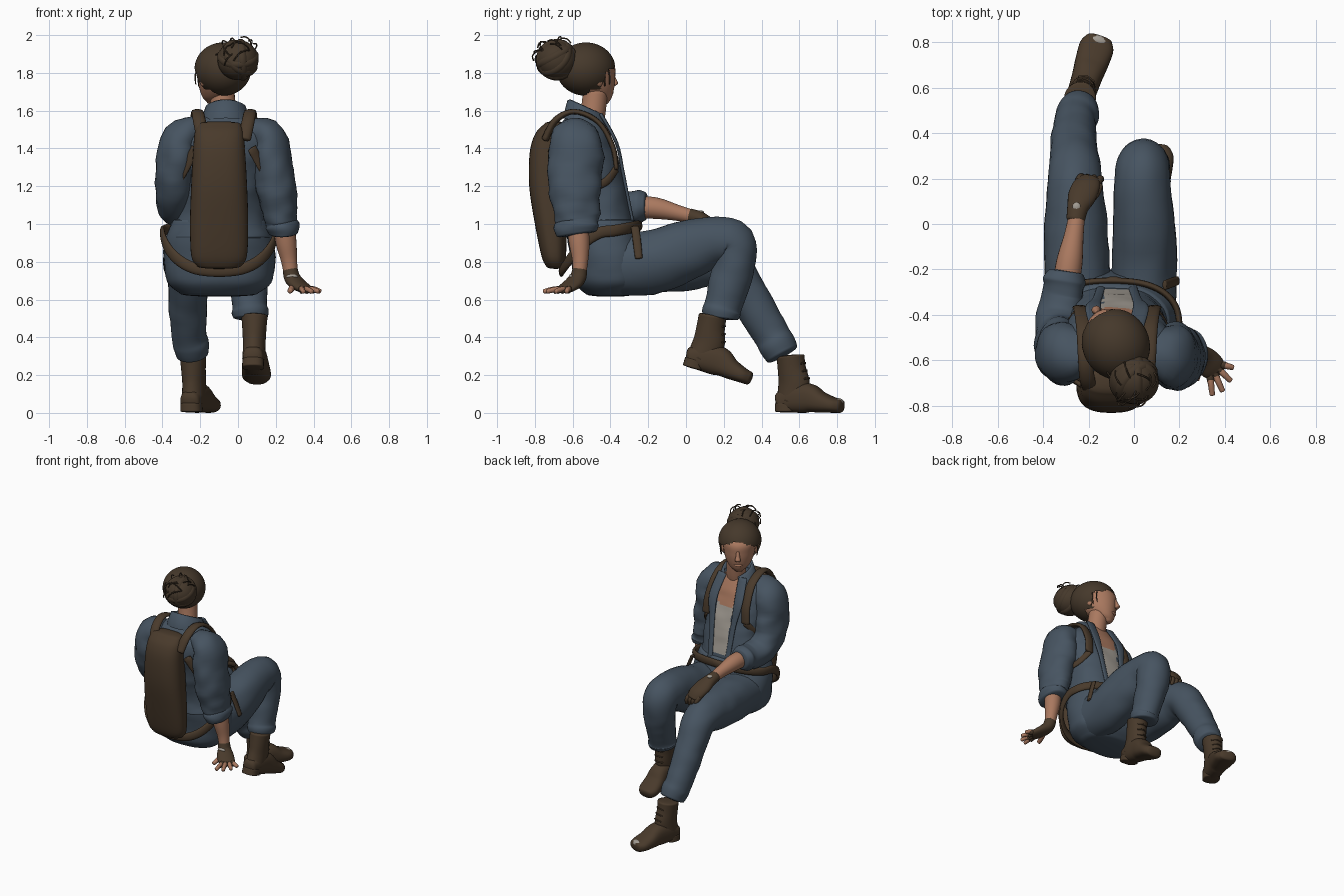
import bpy, bmesh, math, random
from mathutils import Vector, Matrix, noise

random.seed(4)
MATS = {}
for nm, col in {"denim blue": (0.062, 0.088, 0.119), "leather brown": (0.066, 0.042, 0.024),
                "hair brown": (0.060, 0.040, 0.024), "skin": (0.40, 0.19, 0.115),
                "shirt grey": (0.36, 0.33, 0.29)}.items():
    m = bpy.data.materials.new(nm)
    m.diffuse_color = (*col, 1)
    MATS[nm] = m
BLUE, BROWN, HAIR, SKIN, GREY = MATS.values()
I4 = Matrix.Identity(4)


def finish(name, bm, mats, smooth=True):
    bmesh.ops.recalc_face_normals(bm, faces=bm.faces)
    for f in bm.faces:
        f.smooth = smooth
    me = bpy.data.meshes.new(name)
    bm.to_mesh(me)
    bm.free()
    for m in mats:
        me.materials.append(m)
    ob = bpy.data.objects.new(name, me)
    bpy.context.collection.objects.link(ob)
    return ob


def spline(pts, sub, closed):
    """Catmull-Rom through points of (x, y, z, radius along ref, other radius)."""
    P = [tuple(p) if len(p) == 5 else tuple(p) + (p[3],) for p in pts]
    n, out = len(P), []
    for i in range(n if closed else n - 1):
        g = (lambda k: P[k % n]) if closed else (lambda k: P[min(max(k, 0), n - 1)])
        a, b, c, d = g(i - 1), g(i), g(i + 1), g(i + 2)
        for j in range(sub):
            t = j / sub
            out.append([0.5 * (2 * q + (r - p) * t + (2 * p - 5 * q + 4 * r - s) * t * t
                               + (3 * q - p - 3 * r + s) * t ** 3) for p, q, r, s in zip(a, b, c, d)])
    if not closed:
        out.append(list(P[-1]))
    return out


def loft(name, pts, mat, ref=(1, 0, 0), n=22, sub=5, ex=2.0, cap=0.4, closed=False, flat=False,
         wr=0.0, M=I4, rule=None, mats=None):
    S = spline(pts, sub, closed)
    L = len(S)
    rings = []
    for i, s in enumerate(S):
        a, b = (S[i - 1], S[(i + 1) % L]) if closed else (S[max(i - 1, 0)], S[min(i + 1, L - 1)])
        t = Vector((0, 0, 1)) if flat else (Vector(b[:3]) - Vector(a[:3])).normalized()
        rings.append((Vector(s[:3]), t, max(s[3], .001), max(s[4], .001)))
    if not closed:  # domed ends
        def dome(r, sg):
            return [(r[0] + r[1] * sg * cap * min(r[2], r[3]) * math.sin(w), r[1],
                     r[2] * math.cos(w), r[3] * math.cos(w)) for w in (0.5, 1.0, 1.4)]
        rings = dome(rings[0], -1)[::-1] + rings + dome(rings[-1], 1)
    bm, R = bmesh.new(), []
    for c, t, ra, rb in rings:
        u = Vector(ref)
        u = (u - t * u.dot(t)).normalized()
        v = t.cross(u)
        row = []
        for k in range(n):
            w = 2 * math.pi * k / n
            cw, sw = math.cos(w), math.sin(w)
            d = (u * ra * math.copysign(abs(cw) ** (2 / ex), cw)
                 + v * rb * math.copysign(abs(sw) ** (2 / ex), sw))
            if wr:  # cloth folds
                q = (c + d) * 9
                d *= 1 + wr * (noise.noise(q) + .6 * noise.noise(Vector((q.x, q.y, q.z * 2.5 + 7))))
            row.append(bm.verts.new(M @ (c + d)))
        R.append(row)
    for i in range(len(R) if closed else len(R) - 1):
        A, B = R[i], R[(i + 1) % len(R)]
        for k in range(n):
            bm.faces.new((A[k], A[(k + 1) % n], B[(k + 1) % n], B[k]))
    if not closed:
        bm.faces.new(R[0])
        bm.faces.new(R[-1])
    if rule:
        for f in bm.faces:
            f.material_index = rule(f.calc_center_median())
    return finish(name, bm, mats or [mat])


def ball(name, loc, rad, mat, M=I4, drop=None):
    bm = bmesh.new()
    bmesh.ops.create_uvsphere(bm, u_segments=48, v_segments=36, radius=1)
    bmesh.ops.transform(bm, matrix=Matrix.Translation(loc) @ Matrix.Diagonal((*rad, 1)), verts=bm.verts)
    if drop:
        bmesh.ops.delete(bm, geom=[f for f in bm.faces if drop(f.calc_center_median())], context='FACES')
    bmesh.ops.transform(bm, matrix=M, verts=bm.verts)
    return finish(name, bm, [mat])


# Jacket body, with the open front showing shirt and chest
XC = -0.075
def front_rule(c):
    w = 0.065 + max(0, c.z - 1.3) * 0.12
    if c.y < -0.47 or abs(c.x - XC) > w or c.z < 1.04:
        return 0
    return 2 if c.z > 1.39 - 0.02 * math.cos((c.x - XC) * 25) else 1
loft("jacket_body", [(-.095, -.45, .93, .27, .19), (-.09, -.46, 1.03, .235, .178), (-.08, -.495, 1.2, .22, .178),
     (-.075, -.535, 1.36, .24, .175), (-.07, -.55, 1.47, .235, .15), (-.07, -.54, 1.54, .16, .11),
     (-.07, -.53, 1.58, .1, .08)], BLUE, n=72, sub=8, ex=2.4, flat=True, cap=.1, wr=.03,
     rule=front_rule, mats=[BLUE, GREY, SKIN])
for s in (-1, 1):
    loft("jacket_lapel", [(XC + s * .085, -.45, 1.58, .035, .01), (XC + s * .105, -.368, 1.43, .035, .009),
         (XC + s * .09, -.335, 1.28, .022, .009), (XC + s * .08, -.31, 1.15, .02, .009),
         (XC + s * .07, -.28, 1.0, .02, .009)], BLUE, n=12)

# Collar: open band around the neck
bm, rows = bmesh.new(), []
for i in range(33):
    w = math.radians(125 + 290 * i / 32)
    bk = (1 - math.sin(w)) / 2
    rows.append([bm.verts.new((-.065 + r * math.cos(w), -.525 + r * math.sin(w) * .95, z0 + bk * dz))
                 for r, z0, dz in ((.09, 1.53, .03), (.092, 1.58, .08), (.108, 1.575, .08), (.135, 1.51, .05))])
for a, b in zip(rows, rows[1:]):
    for k in range(3):
        bm.faces.new((a[k], a[k + 1], b[k + 1], b[k]))
finish("collar", bm, [BLUE])

# Hips and trouser legs
loft("trouser_hips", [(-.1, -.40, .628, .2, .13), (-.1, -.40, .69, .275, .19), (-.1, -.405, .8, .295, .2),
     (-.1, -.43, .92, .285, .2), (-.095, -.45, 1.02, .25, .182)], BLUE, n=40, flat=True, cap=.1, ex=2.3, wr=.02)
loft("right_trouser_leg", [(.03, -.42, .78, .15, .16), (.045, -.2, .795, .145, .17), (.045, 0, .86, .138, .16),
     (.037, .15, .905, .125, .135), (.037, .245, .89, .12, .125), (.045, .25, .78, .11, .115),
     (.055, .225, .67, .1, .108), (.063, .195, .565, .093, .098), (.066, .187, .535, .098, .102),
     (.067, .183, .505, .09, .094)], BLUE, n=30, wr=.04, cap=.1)
loft("left_trouser_leg", [(-.23, -.42, .785, .155, .16), (-.25, -.2, .795, .145, .16), (-.255, -.02, .80, .14, .155),
     (-.26, .12, .805, .125, .135), (-.26, .23, .765, .115, .12), (-.265, .315, .64, .106, .11),
     (-.265, .39, .52, .1, .103), (-.258, .455, .41, .092, .095), (-.25, .483, .36, .096, .098),
     (-.243, .51, .31, .085, .088)], BLUE, n=30, wr=.05, cap=.15)

# Boots, built once in local space and placed twice
for side, M in (("left", Matrix.Translation((-.232, .572, 0)) @ Matrix.Rotation(math.radians(-18), 4, 'Z')),
                ("right", Matrix.Translation((.083, .078, .22)) @ Matrix.Rotation(math.radians(-4), 4, 'Z')
                 @ Matrix.Rotation(math.radians(-16), 4, 'X'))):
    loft(side + "_boot_foot", [(0, -.075, .055, .052, .055), (0, 0, .075, .062, .075), (0, .08, .078, .067, .078),
         (0, .15, .056, .074, .056), (0, .22, .041, .076, .041), (0, .258, .036, .058, .036)], BROWN, M=M, ex=2.5, n=28)
    loft(side + "_boot_shaft", [(0, -.015, .06, .06, .08), (0, .0, .15, .06, .085), (0, -.012, .23, .064, .076),
         (0, -.02, .3, .07, .074)], BROWN, M=M, cap=.1, n=28)
    loft(side + "_boot_heel", [(0, -.045, .008, .058, .055), (0, -.045, .05, .056, .055)], BROWN, M=M, cap=.1, ex=2.6)
    for z, y in ((.18, .084), (.22, .072), (.26, .062)):
        loft(side + "_boot_lace", [(-.035, y - .014, z, .005), (0, y - .002, z + .006, .005), (.035, y - .014, z, .005)],
             BROWN, ref=(0, 0, 1), n=6, M=M)
    if side == "left":
        ball("boot_toe_scuff", (0, .248, .056), (.042, .024, .022), GREY, M=M)

# Sleeves with rolled cuffs, then forearms
loft("left_sleeve", [(-.20, -.56, 1.48, .075, .1), (-.30, -.57, 1.445, .105, .135), (-.33, -.56, 1.30, .105, .14),
     (-.335, -.51, 1.17, .1, .125), (-.33, -.42, 1.10, .1, .105), (-.32, -.33, 1.085, .094, .09),
     (-.31, -.28, 1.09, .09, .085), (-.305, -.25, 1.09, .096, .09), (-.30, -.215, 1.09, .08, .075)],
     BLUE, n=36, wr=.1, cap=.15)
loft("right_sleeve", [(.06, -.56, 1.48, .075, .1), (.16, -.575, 1.44, .105, .135), (.185, -.585, 1.30, .11, .148),
     (.205, -.59, 1.16, .103, .135), (.225, -.585, 1.05, .092, .123), (.23, -.58, 1.01, .085, .112),
     (.235, -.58, .985, .09, .118), (.237, -.575, .95, .075, .105)], BLUE, n=36, wr=.1, cap=.15)
loft("left_forearm", [(-.305, -.3, 1.09, .058), (-.285, -.17, 1.085, .058), (-.265, -.05, 1.06, .043),
     (-.25, .05, 1.035, .035)], SKIN)
loft("right_forearm", [(.24, -.575, 1.0, .058), (.255, -.565, .90, .055), (.27, -.56, .81, .043),
     (.28, -.565, .73, .036)], SKIN)

# Fingerless gloves and fingers
loft("left_glove", [(-.257, .02, 1.043, .041, .039), (-.248, .07, 1.03, .047, .038), (-.23, .12, 1.0, .062, .035),
     (-.21, .17, .965, .06, .03), (-.2, .195, .93, .05, .026)], BROWN)
loft("right_glove", [(.277, -.562, .755, .04), (.287, -.572, .715, .046, .04), (.312, -.598, .685, .058, .033),
     (.345, -.63, .662, .058, .026), (.362, -.648, .652, .05, .02)], BROWN, ref=(.65, .75, 0))
ball("left_glove_clasp", (-.253, .075, 1.062), (.018, .02, .01), GREY)
ball("right_glove_clasp", (.287, -.608, .722), (.03, .012, .012), GREY)
for k, tip in enumerate(((.435, -.632), (.425, -.69), (.39, -.735), (.345, -.752))):
    b = Vector((.385, -.62)).lerp(Vector((.335, -.665)), k / 3)
    t = Vector(tip)
    for nm, p, q, r, mt in (("right_finger", b, t, .0145, SKIN), ("glove_finger", b, b.lerp(t, .4), .0175, BROWN)):
        loft(nm, [(p.x, p.y, .656, r), (*p.lerp(q, .5), .653, r), (q.x, q.y, .643, r * .85)], mt, n=10, ref=(0, 0, 1))
loft("right_thumb", [(.30, -.6, .68, .02), (.285, -.645, .66, .017), (.275, -.685, .645, .014)], SKIN, n=10, ref=(0, 0, 1))
for k in range(4):
    x, y = -.245 + k * .028, .19 - k * .003
    loft("left_finger", [(x, y, .945, .0165), (x + .012, y + .018, .915, .016), (x + .018, y + .015, .88, .012)],
         BROWN, n=10)
loft("left_thumb", [(-.215, .09, 1.0, .022), (-.172, .13, .975, .019), (-.15, .17, .95, .015)], BROWN, n=10, ref=(0, 0, 1))

# Backpack, shoulder straps, hip belt
loft("backpack", [(-.1, -.69, .775, .115, .05), (-.1, -.70, .83, .147, .065), (-.1, -.715, 1.0, .154, .085),
     (-.1, -.73, 1.2, .148, .1), (-.1, -.73, 1.38, .138, .097), (-.1, -.715, 1.48, .13, .082),
     (-.1, -.695, 1.53, .115, .055)], BROWN, n=40, ex=2.6, flat=True, cap=.25)
for s in (-1, 1):
    loft("shoulder_strap", [(XC + s * .11, -.745, 1.45, .034, .02), (XC + s * .13, -.69, 1.55, .034, .018),
         (XC + s * .14, -.59, 1.595, .032, .014), (XC + s * .145, -.465, 1.54, .034, .014),
         (XC + s * .155, -.388, 1.41, .034, .014), (XC + s * .165, -.368, 1.29, .032, .012)], BROWN, n=12)
    loft("strap_return", [(XC + s * .165, -.37, 1.29, .022, .01), (XC + s * .21, -.43, 1.22, .022, .01),
         (XC + s * .235, -.53, 1.2, .022, .01), (XC + s * .23, -.65, 1.24, .025, .012),
         (XC + s * .15, -.715, 1.40, .028, .012)], BROWN, ref=(0, 0, 1), n=12)
loop = []
for i in range(24):
    w = 2 * math.pi * i / 24
    c, q = math.cos(w), math.sin(w)
    loop.append((-.1 + .3 * math.copysign(abs(c) ** .8, c), -.455 + .205 * math.copysign(abs(q) ** .8, q),
                 .955 + .035 * max(0, q) - .205 * max(0, -q) ** 1.2, .03, .014))
loft("hip_belt", loop, BROWN, ref=(0, 0, 1), n=12, closed=True, sub=4)
ball("belt_buckle", (-.09, -.245, .99), (.04, .014, .026), BROWN)
loft("hip_strap", [(.135, -.27, .985, .022, .01), (.162, -.26, .91, .022, .01), (.192, -.25, .82, .02, .01)], BROWN,
     ref=(0, 1, 0), n=12)

# Neck and head, turned to one side
loft("neck", [(-.07, -.53, 1.49, .08), (-.075, -.495, 1.58, .068), (-.085, -.48, 1.70, .066)], SKIN)
H = Matrix.Translation((-.08, -.53, 0)) @ Matrix.Rotation(math.radians(30), 4, 'Z')
loft("face", [(0, .10, 1.645, .035, .035), (0, .078, 1.67, .068, .07), (0, .052, 1.72, .096, .108),
     (0, .035, 1.78, .11, .13), (0, .024, 1.85, .114, .130), (0, -.01, 1.91, .08, .08)], SKIN, flat=True, M=H, n=32)
loft("nose", [(0, .155, 1.805, .011, .012), (0, .168, 1.77, .014, .014), (0, .176, 1.745, .02, .017),
     (0, .162, 1.73, .017, .012)], SKIN, flat=True, M=H, n=14)
ball("lips", (0, .146, 1.695), (.03, .016, .012), SKIN, M=H)
for s in (-1, 1):
    ball("ear", (s * .114, .015, 1.765), (.014, .025, .036), SKIN, M=H)
ball("hair_cap", (0, .0, 1.82), (.147, .16, .141), HAIR, M=H,
     drop=lambda c: (c.y > .035 and c.z < 1.875 - abs(c.x) * .45) or (c.z < 1.71 and c.y > -.02))

# Hair bun with coiled strands and loose wisps
BC = Vector((.0, -.685, 1.868))
ball("hair_bun", BC, (.108, .108, .106), HAIR)
for k in range(3):
    R = Matrix.Translation(BC) @ Matrix.Rotation(k * .8, 4, 'Z') @ Matrix.Rotation(.5 + k * .5, 4, 'X')
    loft("bun_coil", [(.083 * math.cos(w * math.pi / 4), .083 * math.sin(w * math.pi / 4), .02, .028) for w in range(8)],
         HAIR, ref=(0, 0, 1), closed=True, n=10, M=R)
for k in range(14):
    d = Vector((random.uniform(-.6, 1), random.uniform(-1, .6), random.uniform(-.1, 1))).normalized()
    e = d.cross(Vector((random.uniform(-1, 1), .3, .5))).normalized()
    pts = [BC + d * .1, BC + d * .117 + e * .03, BC + d * .115 + e * .06, BC + d * .095 + e * .08]
    loft("hair_wisp", [(p.x, p.y, min(p.z, 1.994), .004) for p in pts], HAIR, ref=e.cross(d), n=5, sub=4)
for s in (-1, 1):
    for k in range(2):
        loft("face_wisp", [(s * (.1 + .01 * k), .07 - .03 * k, 1.85, .004), (s * .128, .07 - .03 * k, 1.79, .004),
             (s * .122, .075 - .03 * k, 1.74 - .01 * k, .003)], HAIR, n=5, M=H)
